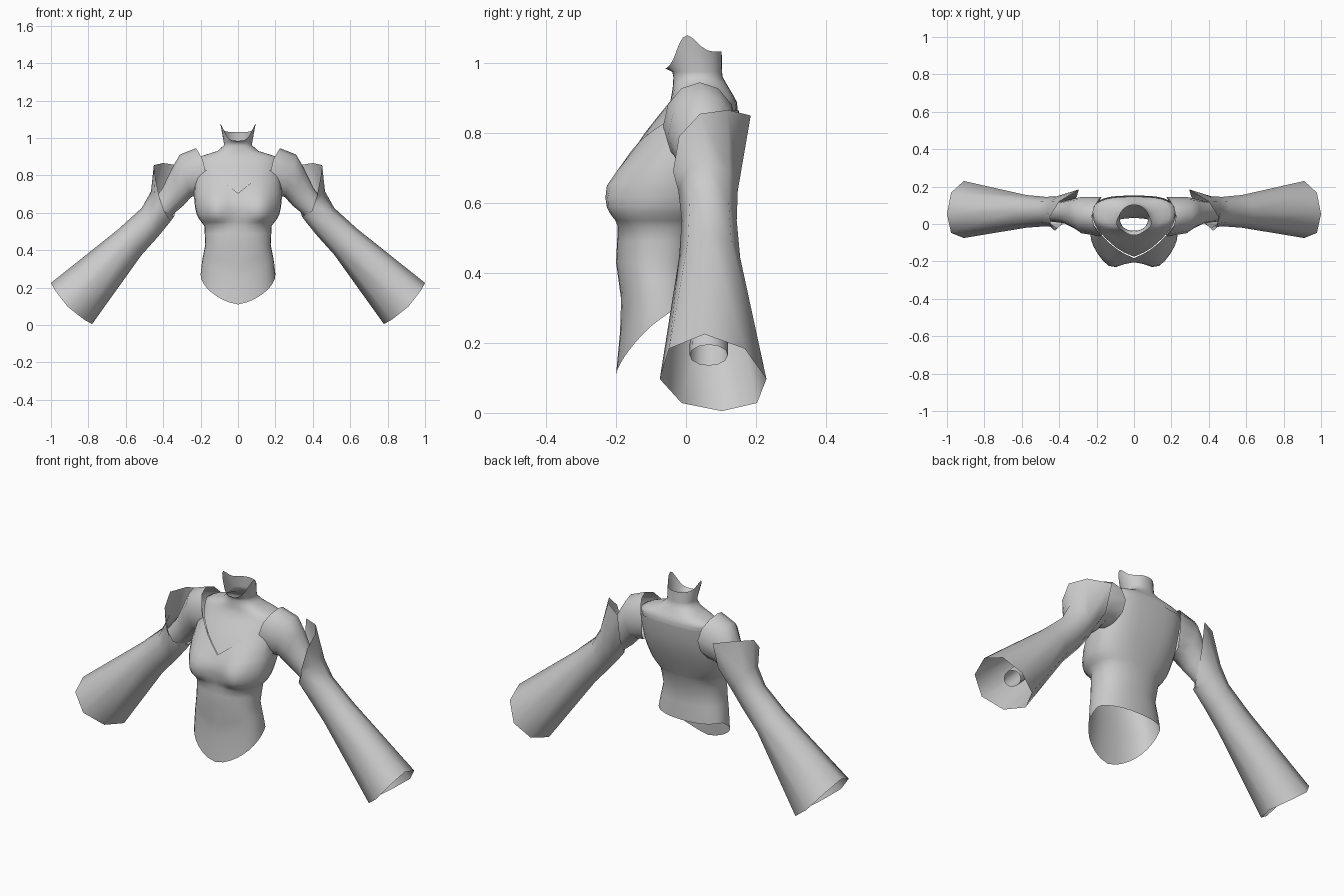
import bpy, bmesh, math
from mathutils import Vector

if "Cube" in bpy.data.objects:
    bpy.data.objects.remove(bpy.data.objects["Cube"])

cloth = bpy.data.materials.new("light_grey_cloth")
cloth.diffuse_color = (0.6, 0.6, 0.6, 1)
cloth.use_nodes = True
cloth.node_tree.nodes["Principled BSDF"].inputs["Base Color"].default_value = cloth.diffuse_color


def loft(name, rings, skip=None):
    """Skin a list of closed rings, leaving both ends open."""
    bm = bmesh.new()
    loops = [[bm.verts.new(p) for p in r] for r in rings]
    n = len(loops[0])
    for a, b in zip(loops, loops[1:]):
        for i in range(n):
            j = (i + 1) % n
            bm.faces.new((a[i], a[j], b[j], b[i]))
    if skip:
        gone = [f for f in bm.faces if skip(f.calc_center_median())]
        bmesh.ops.delete(bm, geom=gone, context='FACES')
    for f in bm.faces:
        f.smooth = True
    mesh = bpy.data.meshes.new(name)
    bm.to_mesh(mesh)
    bm.free()
    mesh.materials.append(cloth)
    ob = bpy.data.objects.new(name, mesh)
    bpy.context.collection.objects.link(ob)
    return ob


# Torso profile: height, half width, front y, back y
PROFILE = [
    (0.11, 0.200, -0.200, 0.040), (0.30, 0.200, -0.182, 0.040),
    (0.43, 0.175, -0.200, 0.032), (0.53, 0.180, -0.195, 0.055),
    (0.58, 0.218, -0.200, 0.075), (0.64, 0.233, -0.203, 0.100),
    (0.71, 0.235, -0.180, 0.125), (0.77, 0.230, -0.145, 0.142),
    (0.83, 0.228, -0.097, 0.153), (0.87, 0.228, -0.060, 0.152),
    (0.89, 0.220, -0.045, 0.145), (0.905, 0.19, -0.042, 0.137),
    (0.93, 0.110, -0.038, 0.122), (0.96, 0.076, -0.036, 0.105),
    (1.00, 0.076, -0.045, 0.100), (1.08, 0.095, -0.060, 0.102)]


def section(z):
    z = min(max(z, PROFILE[0][0]), PROFILE[-1][0])
    for p, q in zip(PROFILE, PROFILE[1:]):
        if z <= q[0]:
            t = (z - p[0]) / (q[0] - p[0])
            return [p[k] + (q[k] - p[k]) * t for k in (1, 2, 3)]


def torso_point(a, z):
    w, yf, yb = section(z)
    s, c = math.sin(a), math.cos(a)
    e = 0.88
    if c < 0:  # squarer shoulder blades
        e -= 0.2 * max(0, min(1, (z - 0.5) / 0.25, (0.95 - z) / 0.05))
    x = w * math.copysign(abs(s) ** e, s)
    y = (yf + yb) / 2 - (yb - yf) / 2 * math.copysign(abs(c) ** e, c)
    if c > 0:  # bust, round above and undercut below
        d = z - 0.625
        fall = (d / 0.078) ** 4 if d < 0 else (d / 0.085) ** 2
        y -= 0.045 * math.exp(-((abs(x) - 0.125) / 0.07) ** 2 - fall)
    return Vector((x, y, z))


ANGLES = [math.tau * i / 32 for i in range(32)]


def ring(zf, zs, inset=0):
    """Ring dipping from side height zs to zf at the front centre."""
    pts = []
    for a in ANGLES:
        dip = 1 - abs(math.sin(a)) ** 0.8 if math.cos(a) > 0 else 0
        p = torso_point(a, zs + (zf - zs) * dip)
        pts.append(p.lerp(Vector((0, 0.04, p.z)), inset))
    return pts


def hem(a):
    return (0.11 + 0.185 * min(1, (1 - math.cos(a)) / 1.25) ** 0.68
            - 0.008 * max(0, -math.cos(a)))


def collar(a):
    s, c = abs(math.sin(a)), math.cos(a)
    base = 0.985 if c > 0 else 1.033
    z = base + (1.08 - base) * s ** (4 if c > 0 else 14)
    y = 0.025 - 0.085 * c if c > 0 else 0.025 - 0.077 * c
    return Vector(((0.080 + 0.015 * s ** 6) * math.sin(a), y - 0.02 * s ** 6, z))


def armhole(c):
    return abs(c.x) > 0.2 and 0.74 < c.z < 0.872 and -0.02 < c.y < 0.11


# Bodice with pointed front hem and sweetheart neckline
lower = [[torso_point(a, hem(a)) for a in ANGLES]]
lower += [ring(*z) for z in (
    (0.23, 0.34), (0.32, 0.38), (0.43, 0.43), (0.49, 0.49), (0.53, 0.53),
    (0.55, 0.55), (0.565, 0.57), (0.585, 0.59), (0.61, 0.62), (0.64, 0.66),
    (0.665, 0.71), (0.685, 0.79), (0.705, 0.865))]
loft("bodice", lower, armhole)

# Yoke tucked just inside the neckline, rising into the standing collar
upper = [ring(*z) for z in (
    (0.70, 0.86, 0.04), (0.75, 0.873, 0.03), (0.80, 0.88, 0.02),
    (0.85, 0.89), (0.89, 0.905), (0.915, 0.917), (0.93, 0.93),
    (0.945, 0.945), (0.96, 0.96))]
upper.append([torso_point(a, 0.975) for a in ANGLES])
upper.append([collar(a) for a in ANGLES])
loft("yoke_and_collar", upper)


def tube_ring(xo, zo, xi, zi, y0, y1, n=12, bulge=(0, 0), skew=0):
    """Oval ring from an outer point, an inner point and a y range."""
    pts = []
    for i in range(n):
        a = math.tau * i / n
        t, s = (1 + math.cos(a)) / 2, math.sin(a)
        pts.append(Vector((xi + (xo - xi) * t + bulge[0] * s * s,
                           (y0 + y1) / 2 + (y1 - y0) / 2 * s - skew * math.cos(a),
                           zi + (zo - zi) * t + bulge[1] * s * s)))
    return pts


# Fitted inner sleeve: outer x, z, inner x, z, front y, back y
ARM = [(0.310, 0.912, 0.250, 0.685, -0.050, 0.145),
       (0.352, 0.840, 0.290, 0.640, -0.022, 0.136),
       (0.405, 0.730, 0.350, 0.590, 0.005, 0.122),
       (0.530, 0.575, 0.450, 0.490, 0.018, 0.115),
       (0.860, 0.195, 0.805, 0.135, 0.010, 0.120)]

# Flared bell sleeve, whose open top stands away from the shoulder
BELL = [(0.465, 0.715, 0.360, 0.555, -0.022, 0.148),
        (0.515, 0.625, 0.425, 0.475, -0.012, 0.145),
        (0.640, 0.512, 0.515, 0.375, -0.020, 0.155)]
FLARE = [(0.450, 0.04, 0.855), (0.400, 0.12, 0.866), (0.295, 0.185, 0.85),
         (0.305, 0.15, 0.70), (0.342, 0.06, 0.580), (0.395, -0.01, 0.61),
         (0.422, -0.037, 0.69), (0.442, -0.02, 0.79)]

# The shoulder end curves back into the body below a raised cap
arm = [tube_ring(0.225, 0.945, 0.212, 0.69, -0.066, 0.145, bulge=(-0.045, 0))]
arm += [tube_ring(*r) for r in ARM]
bell = [FLARE] + [tube_ring(*r, n=8) for r in BELL]
bell.append(tube_ring(1.0, 0.225, 0.78, 0.005, -0.075, 0.23, n=8,
                      bulge=(0.02, -0.018), skew=0.025))

for side, sx in (("right", 1), ("left", -1)):
    for part, rings in (("inner_sleeve", arm), ("bell_sleeve", bell)):
        loft(f"{side}_{part}",
             [[(p[0] * sx, p[1], p[2]) for p in r][::sx] for r in rings])
